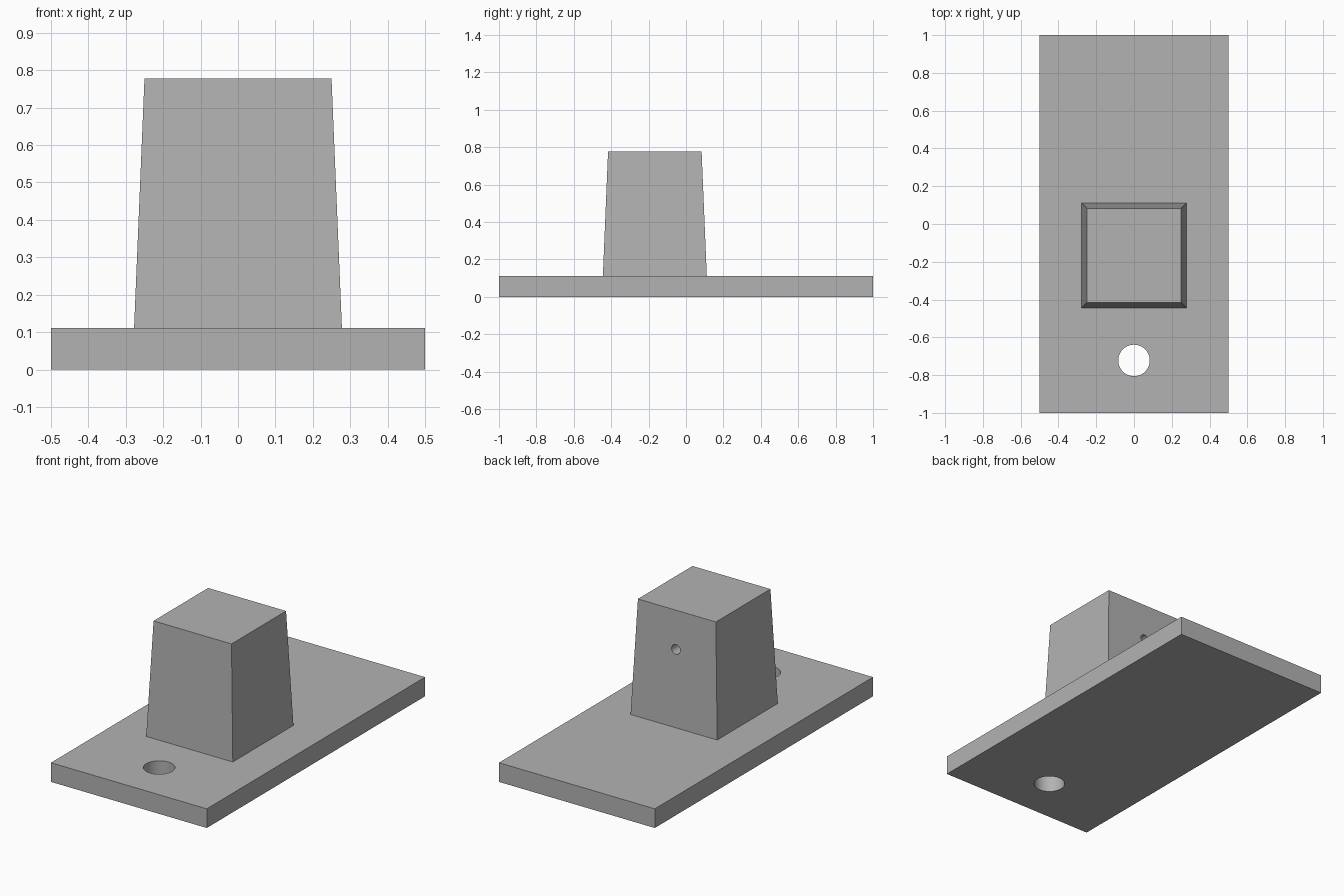
import bpy
import bmesh
from math import radians
from mathutils import Matrix

cube = bpy.data.objects.get("Cube")
if cube:
    bpy.data.objects.remove(cube, do_unlink=True)

U = 1 / 18            # design unit: the plate is 36 units long
PLATE_TOP = 2 * U
BLOCK_H = 12 * U
BLOCK_Y = -3 * U

grey = bpy.data.materials.new("plain grey")
grey.use_nodes = True
grey.diffuse_color = (0.45, 0.45, 0.45, 1)
grey.node_tree.nodes["Principled BSDF"].inputs["Base Color"].default_value = grey.diffuse_color


def finish(name, bm):
    mesh = bpy.data.meshes.new(name)
    bm.to_mesh(mesh)
    bm.free()
    mesh.materials.append(grey)
    obj = bpy.data.objects.new(name, mesh)
    bpy.context.collection.objects.link(obj)
    return obj


def box(name, size, location, top_scale=1):
    """Box standing on its location, with an optional tapered top."""
    bm = bmesh.new()
    bmesh.ops.create_cube(bm, size=1)
    for v in bm.verts:
        s = top_scale if v.co.z > 0 else 1
        v.co = (v.co.x * size[0] * s, v.co.y * size[1] * s, (v.co.z + 0.5) * size[2])
    obj = finish(name, bm)
    obj.location = location
    return obj


def drill(target, name, radius, depth, location, tilt=0):
    """Cut a round, smooth-walled hole centred on location."""
    bm = bmesh.new()
    bmesh.ops.create_cone(bm, cap_ends=True, segments=48, radius1=radius,
                          radius2=radius, depth=depth,
                          matrix=Matrix.Rotation(tilt, 4, "X"))
    cutter = finish(name, bm)
    cutter.location = location
    cutter.hide_render = True
    cutter.hide_set(True)
    cut = target.modifiers.new("hole", "BOOLEAN")
    cut.operation = "DIFFERENCE"
    cut.solver = "EXACT"
    cut.object = cutter
    # Apply the cut, then discard the cutter
    bpy.context.view_layer.objects.active = target
    target.select_set(True)
    bpy.ops.object.modifier_apply(modifier=cut.name)
    bpy.data.objects.remove(cutter, do_unlink=True)
    bpy.ops.object.shade_smooth_by_angle(angle=radians(30))
    target.select_set(False)


# Flat base plate with a through hole near the front
plate = box("base_plate", (18 * U, 36 * U, PLATE_TOP), (0, 0, 0))
drill(plate, "plate_hole_cutter", 1.5 * U, 1, (0, -13 * U, PLATE_TOP / 2))

# Tapered block with a small blind hole in its back face
block = box("tapered_block", (10 * U, 10 * U, BLOCK_H), (0, BLOCK_Y, PLATE_TOP), 0.9)
drill(block, "block_hole_cutter", 0.5 * U, 10 * U, (0, BLOCK_Y + 5 * U, 10 * U), radians(90))
